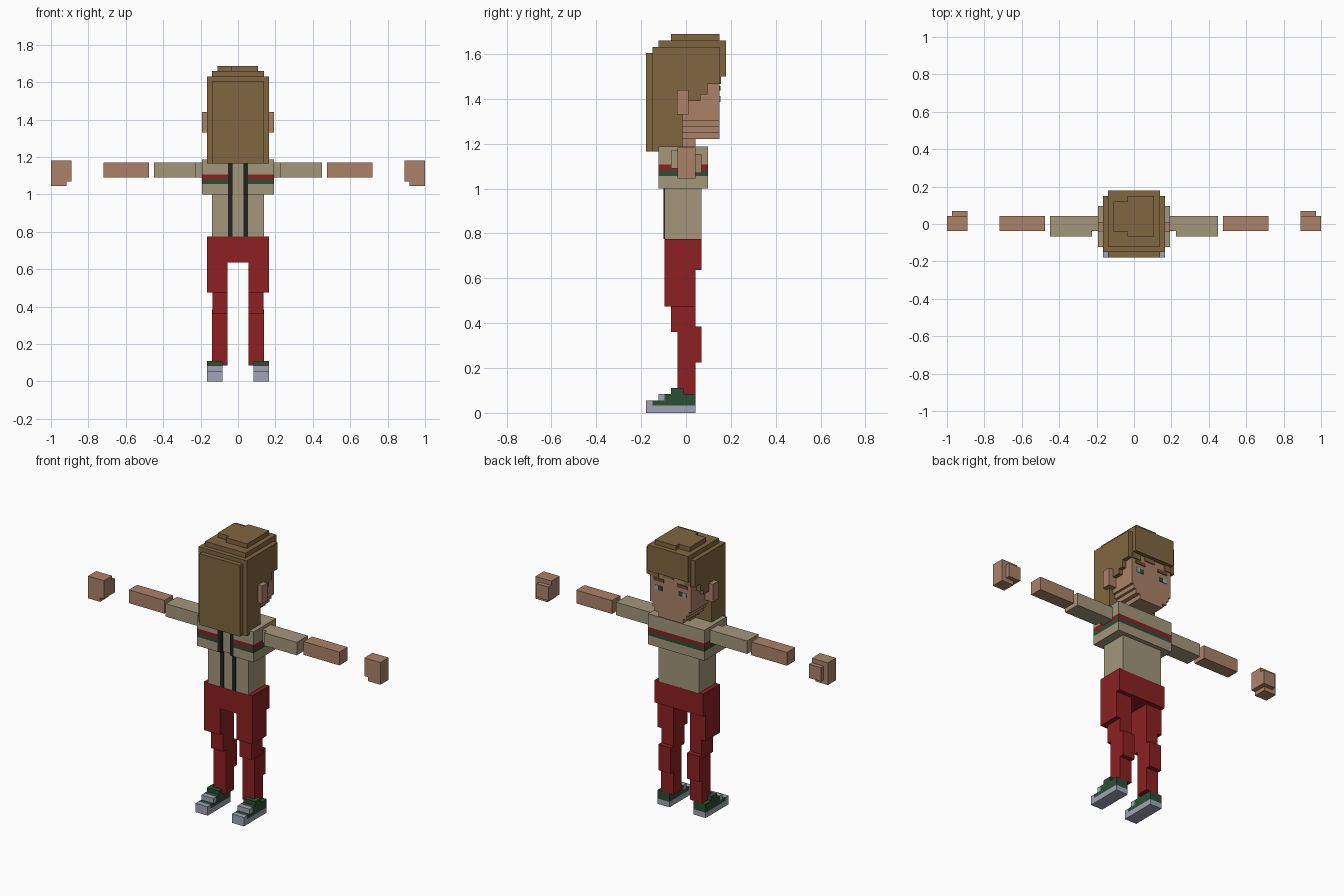
import bpy
import bmesh


def srgb(h):
    v = [int(h[i:i + 2], 16) / 255 for i in (0, 2, 4)]
    return [c / 12.92 if c < 0.04045 else ((c + 0.055) / 1.055) ** 2.4 for c in v] + [1]


def material(name, h):
    m = bpy.data.materials.new(name)
    m.diffuse_color = srgb(h)
    return m


HAIR = material("hair_brown", "806640")
SKIN = material("skin_tan", "AB8269")
BEIGE = material("jacket_beige", "A3977B")
RED = material("cloth_red", "8C2022")
GREEN = material("dark_green", "2C4E34")
WHITE = material("shoe_grey", "A0A5B3")
BLACK = material("zip_black", "222324")
BROW = material("brow_brown", "6B4A32")


def part(name, mat, *boxes, mirror=False):
    """One object from boxes (x0, x1, y0, y1, z0, z1), optionally mirrored in x."""
    bm = bmesh.new()
    for x0, x1, y0, y1, z0, z1 in boxes:
        spans = [(x0, x1), (-x1, -x0)] if mirror else [(x0, x1)]
        for a, b in spans:
            vs = bmesh.ops.create_cube(bm, size=1)["verts"]
            for v in vs:
                v.co.x = a + (v.co.x + 0.5) * (b - a)
                v.co.y = y0 + (v.co.y + 0.5) * (y1 - y0)
                v.co.z = z0 + (v.co.z + 0.5) * (z1 - z0)
    me = bpy.data.meshes.new(name)
    bm.to_mesh(me)
    bm.free()
    me.materials.append(mat)
    ob = bpy.data.objects.new(name, me)
    bpy.context.collection.objects.link(ob)
    return ob


# Shoes: pale sole and toe cap, green upper
part("shoe_soles", WHITE, (.083, .165, -.178, .043, 0, .033),
     (.083, .165, -.178, -.15, .033, .055),
     (.083, .165, -.123, -.095, .055, .085), mirror=True)
part("shoe_uppers", GREEN, (.083, .165, -.15, .043, .033, .055),
     (.083, .165, -.095, .043, .055, .085),
     (.083, .165, -.067, -.04, .085, .11),
     (.14, .165, -.04, -.012, .085, .11), mirror=True)

# Trousers
part("lower_legs", RED, (.056, .14, -.038, .043, .085, .36),
     (.056, .14, .043, .07, .225, .385), mirror=True)
part("knees", RED, (.056, .137, -.066, .043, .36, .475), mirror=True)
part("thighs", RED, (.056, .165, -.095, .043, .475, .637), mirror=True)
part("hips", RED, (-.165, .165, -.095, .07, .637, .775))

# Torso, with an open recessed front between two jacket halves
part("waist", BEIGE, (-.138, .138, -.095, .07, .775, 1.0))
for name, mat, z0, z1 in (("chest_lower", BEIGE, 1.0, 1.055), ("green_stripe", GREEN, 1.055, 1.08),
                          ("red_stripe", RED, 1.08, 1.107), ("chest_upper", BEIGE, 1.107, 1.188)):
    part(name, mat, (-.193, .193, -.095, .097, z0, z1))
    part(name + "_front", mat, (.054, .193, -.123, -.095, z0, z1), mirror=True)
part("shirt_front", BEIGE, (-.03, .03, -.103, -.095, 1.0, 1.188))
part("zip_edges", BLACK, (.03, .054, -.123, -.095, 1.0, 1.165),
     (.03, .054, -.101, -.095, .775, 1.0), mirror=True)

# Arms and floating hands
part("sleeves", BEIGE, (.193, .225, -.038, .043, 1.09, 1.17),
     (.225, .448, -.066, .043, 1.09, 1.17), mirror=True)
part("forearms", SKIN, (.476, .72, -.038, .043, 1.09, 1.172), mirror=True)
part("hands", SKIN, (.89, 1.0, -.038, .043, 1.07, 1.182),
     (.917, 1.0, -.038, .043, 1.045, 1.07),
     (.89, .972, .043, .07, 1.07, 1.155), mirror=True)

# Head turned towards +y, with a stepped jaw
part("neck", SKIN, (-.055, .055, -.04, .043, 1.188, 1.22))
part("head", SKIN, (-.14, .14, -.015, .15, 1.302, 1.5),
     (-.125, .125, -.015, .15, 1.275, 1.302),
     (-.11, .11, -.015, .15, 1.248, 1.275),
     (-.083, .083, -.015, .15, 1.22, 1.248))
part("ears", SKIN, (.14, .193, -.04, .012, 1.33, 1.44), mirror=True)
part("eye_whites", WHITE, (.083, .108, .15, .153, 1.385, 1.412), mirror=True)
part("eye_irises", GREEN, (.056, .083, .15, .153, 1.385, 1.412), mirror=True)
part("eyebrows", BROW, (.045, .115, .15, .154, 1.438, 1.458), mirror=True)

# Hair: long back, stepped crown, fringe and side locks
part("hair_back", HAIR, (-.165, .165, -.15, -.015, 1.165, 1.63),
     (-.138, .138, -.178, -.15, 1.165, 1.605))
part("hair_crown", HAIR, (-.165, .165, -.015, .15, 1.5, 1.63),
     (-.138, .138, -.123, .15, 1.63, 1.66),
     (-.11, -.035, -.04, .12, 1.66, 1.688),
     (-.035, .108, -.067, .15, 1.66, 1.688))
part("hair_fringe", HAIR, (-.138, .138, .15, .178, 1.5, 1.66),
     (-.14, -.095, .15, .156, 1.465, 1.5),
     (-.02, .05, .15, .156, 1.475, 1.5),
     (.08, .14, .15, .156, 1.465, 1.5))
part("hair_side_locks", HAIR, (.14, .165, -.015, .012, 1.33, 1.5),
     (.14, .165, .012, .065, 1.39, 1.5),
     (.14, .165, .065, .095, 1.42, 1.5),
     (.14, .165, .095, .15, 1.465, 1.5), mirror=True)
